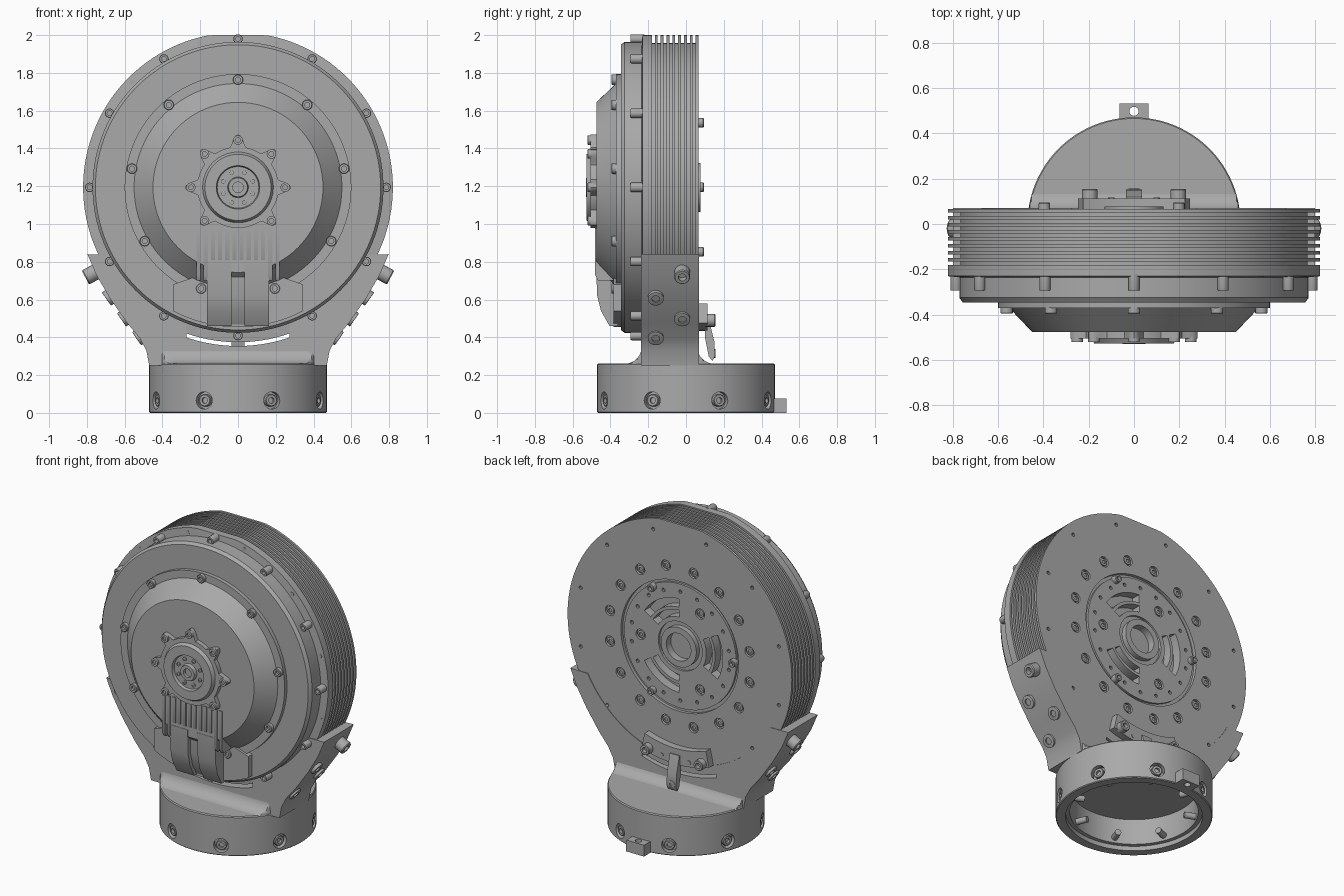
import bpy, bmesh
from math import sin, cos, pi, radians, sqrt
from mathutils import Vector, Matrix

if "Cube" in bpy.data.objects:
    bpy.data.objects.remove(bpy.data.objects["Cube"])

CZ = 1.194                      # height of the disc axis
FRONT, BACK = Vector((0, -1, 0)), Vector((0, 1, 0))

metal = bpy.data.materials.new("machined_grey")
metal.use_nodes = True
metal.diffuse_color = (0.4, 0.4, 0.4, 1)
metal.node_tree.nodes["Principled BSDF"].inputs["Base Color"].default_value = (0.4, 0.4, 0.4, 1)
parts = []


def finish(name, bm):
    bmesh.ops.remove_doubles(bm, verts=bm.verts, dist=1e-5)
    bmesh.ops.recalc_face_normals(bm, faces=bm.faces)
    mesh = bpy.data.meshes.new(name)
    bm.to_mesh(mesh)
    bm.free()
    mesh.materials.append(metal)
    ob = bpy.data.objects.new(name, mesh)
    bpy.context.collection.objects.link(ob)
    parts.append(ob)
    return ob


def add_rings(bm, rings):
    rows = [[bm.verts.new(p) for p in ring] for ring in rings]
    n = len(rows[0])
    for a, b in zip(rows, rows[1:]):
        for i in range(n):
            bm.faces.new((a[i], a[(i + 1) % n], b[(i + 1) % n], b[i]))


def add_lathe(bm, profile, loc, axis, seg):
    """Spin (radius, height) pairs about an axis through loc."""
    m = Matrix.Translation(loc) @ Vector(axis).to_track_quat('Z', 'Y').to_matrix().to_4x4()
    add_rings(bm, [[m @ Vector((max(r, 1e-7) * cos(2 * pi * i / seg), max(r, 1e-7) * sin(2 * pi * i / seg), h))
                    for i in range(seg)] for r, h in profile])


def lathe(name, profile, loc, axis, seg=96):
    bm = bmesh.new()
    add_lathe(bm, profile, loc, axis, seg)
    return finish(name, bm)


def add_prism(bm, pts, a, b, axis='Y'):
    """Extrude an outline: (x, z) pairs along y, or (y, z) pairs along x."""
    def place(p, t):
        return (p[0], t, p[1]) if axis == 'Y' else (t, p[0], p[1])
    lo = [bm.verts.new(place(p, a)) for p in pts]
    hi = [bm.verts.new(place(p, b)) for p in pts]
    n = len(pts)
    bm.faces.new(lo)
    bm.faces.new(hi[::-1])
    for i in range(n):
        bm.faces.new((lo[i], lo[(i + 1) % n], hi[(i + 1) % n], hi[i]))


def prism(name, pts, a, b, axis='Y'):
    bm = bmesh.new()
    add_prism(bm, pts, a, b, axis)
    return finish(name, bm)


def arc(r, a0, a1, n=24):
    angs = [radians(a0 + (a1 - a0) * i / n) for i in range(n + 1)]
    return [(r * cos(a), CZ + r * sin(a)) for a in angs]


def circle_spots(r, y, count, start=0.0):
    return [Vector((r * cos(a), y, CZ + r * sin(a)))
            for a in (radians(start + 360 * i / count) for i in range(count))]


def plug(r, h, depth=0.01):
    return [(0, -depth), (r, -depth), (r, h), (0, h)]


def socket(r, h):
    return [(0, -0.01), (r, -0.01), (r, h * 0.9), (r * 0.9, h), (r * 0.5, h), (r * 0.5, h * 0.4), (0, h * 0.4)]


def studs(name, spots, profile, seg=16):
    bm = bmesh.new()
    for loc, axis in spots:
        add_lathe(bm, profile, loc, axis, seg)
    return finish(name, bm)


def cut(ob, bm):
    tool = finish("cutter", bm)
    parts.remove(tool)
    tool.hide_render = True
    mod = ob.modifiers.new("cut", 'BOOLEAN')
    mod.operation, mod.solver, mod.object = 'DIFFERENCE', 'EXACT', tool
    bpy.context.view_layer.objects.active = ob
    bpy.ops.object.modifier_apply(modifier=mod.name)
    bpy.data.objects.remove(tool)


# finned disc body, spun from the back centre round to the front face
profile = [(0, 0.03), (.09, .03), (.09, .078), (.13, .078), (.13, .045), (.16, .045), (.16, .06),
           (.41, .06), (.41, .045), (.43, .045), (.43, .066)]
for i in range(8):
    y = 0.066 - i * 0.0308
    profile += [(.82, y), (.82, y - .015), (.765, y - .015), (.765, y - .0308)]
profile += [(.82, -.18), (.82, -.23), (.77, -.235), (.77, -.325), (.755, -.345), (.6, -.345), (.6, -.37),
            (.55, -.37), (.45, -.475), (0, -.475)]
body = lathe("finned_disc_body", [(r, -y) for r, y in profile], (0, 0, CZ), FRONT, 128)
for v in body.data.vertices:
    v.co.z = min(v.co.z, 2.0)

# rear windows and counterbores
bm = bmesh.new()
for mid in (60, 180, 300):
    for r0, r1 in ((.19, .235), (.255, .31)):
        add_prism(bm, arc(r0, mid - 28, mid + 28) + arc(r1, mid + 28, mid - 28), 0.0, 0.2)
bores = circle_spots(.52, .066, 16, 11.25) + circle_spots(.29, .06, 3)
for p in bores:
    add_lathe(bm, plug(.034, .05, .016), p, BACK, 20)
for p in circle_spots(.75, .066, 12, 15) + circle_spots(.36, .06, 18, 10):
    add_lathe(bm, plug(.012, .05, .02), p, BACK, 10)
cut(body, bm)
studs("rear_recessed_screws", [(p - BACK * .014, BACK) for p in bores], socket(.024, .012))
studs("rear_raised_screws", [(p, BACK) for p in circle_spots(.395, .06, 3, 60)], socket(.025, .034))

# front screws
studs("flange_screws", [(p, FRONT) for p in circle_spots(.785, -.23, 12)], socket(.025, .064))
studs("flange_pins", [(p, FRONT) for p in circle_spots(.79, -.23, 12, 15)], plug(.013, .004), 12)
studs("cover_screws", [(p, FRONT) for p in circle_spots(.57, -.37, 9, 10)], socket(.027, .025))

# scalloped hub with seven lobes
outline = []
for i in range(160):
    a = 2 * pi * i / 160
    lobe = 0 if abs(a - 1.5 * pi) < pi / 8 else max(0, cos(8 * a)) ** 1.5
    outline.append(((.215 + .065 * lobe) * cos(a), CZ + (.215 + .065 * lobe) * sin(a)))
prism("hub_plate", outline, -.47, -.505)
lathe("hub_ring", [(.19, .5), (.175, .527), (.115, .527), (.11, .508), (.055, .508), (.05, .53),
                   (.028, .53), (.028, .51), (0, .51)], (0, 0, CZ), FRONT, 64)
lobes = [p for p in circle_spots(.25, -.505, 8) if p.z > CZ - .24]
studs("hub_screws", [(p, FRONT) for p in lobes], socket(.025, .016))
studs("hub_small_screws", [(p, FRONT) for p in circle_spots(.085, -.508, 8, 22.5)], socket(.013, .008), 12)

# cable outlet below the hub
prism("outlet_plate", arc(.74, -117.8, -62.2) + [(.345, .68), (.17, .74), (-.17, .74), (-.345, .68)], -.34, -.385)
side = [(-.36, .46), (-.405, .46), (-.45, .54), (-.47, .62), (-.477, .79), (-.36, .79)]
for name, x0, x1 in (("outlet_right_cheek", -.165, -.035), ("outlet_left_cheek", .035, .165)):
    prism(name, side, x0, x1, 'X')
prism("outlet_channel", [(y + (.025 if y < -.4 else 0), z) for y, z in side], -.036, .036, 'X')
bm = bmesh.new()
for i in range(12):
    x = -.209 + i * .038
    low = .7 if i in (0, 1, 10, 11) else .79
    add_prism(bm, [(-.38, low), (-.465, low), (-.481, low + .03), (-.481, .98), (-.38, .98)], x - .011, x + .011, 'X')
finish("outlet_ribs", bm)

# cradle holding the lower part of the disc
flank = [(.797, .84), (.75, .73), (.68, .61), (.59, .48), (.52, .395), (.485, .33), (.47, .25)]
inner = arc(.76, 208, 249, 16) + arc(.84, 251, 289, 12) + arc(.76, 291, 332, 16)
prism("cradle", inner + flank + [(-x, z) for x, z in flank[::-1]], -.238, .07)
spots = []
for y, x, z in ((-.16, .685, .61), (-.02, .605, .5), (-.16, .525, .4)):
    spots += [(Vector((s * x, y, z)), Vector((s * .82, 0, -.57))) for s in (-1, 1)]
studs("cradle_side_screws", spots, socket(.042, .014), 20)
studs("cradle_upper_screws", [(Vector((s * .755, -.02, .745)), Vector((s * .88, 0, -.47))) for s in (-1, 1)],
      socket(.042, .06), 20)

# filleted neck between cradle and base
rings = []
for i in range(9):
    t = i * pi / 16
    front, back, z = -.325 + .09 * cos(t), .15 - .09 * cos(t), .35 - .09 * sin(t)
    rings.append([(.468 * cos(2 * pi * k / 96), min(back, max(front, .468 * sin(2 * pi * k / 96))), z)
                  for k in range(96)])
bm = bmesh.new()
add_rings(bm, rings)
for end in (0, 8):
    bm.verts.ensure_lookup_table()
    bm.faces.new(bm.verts[end * 96:end * 96 + 96])
finish("neck", bm)

# hollow round base with radial screws
base = lathe("base_ring", [(0, .262), (.465, .262), (.47, .255), (.47, .005), (.465, 0), (.41, 0), (.41, .03),
                           (.385, .03), (.385, .2), (0, .2)], (0, 0, 0), (0, 0, 1))
dirs = [Vector((cos(a), sin(a), 0)) for a in (radians(22.5 + 45 * i) for i in range(8))]
bm = bmesh.new()
for d in dirs:
    add_lathe(bm, plug(.046, .06, .035), d * .47 + Vector((0, 0, .066)), d, 24)
cut(base, bm)
studs("base_screws", [(d * .437 + Vector((0, 0, .066)), d) for d in dirs], socket(.032, .026), 20)
studs("base_screw_tips", [(d * .385 + Vector((0, 0, .066)), -d) for d in dirs], plug(.02, .07))

# drilled tab at the rear of the base
tab = prism("base_tab", [(-.065, 0), (.065, 0), (.065, .075), (-.065, .075)], .44, .532)
bm = bmesh.new()
add_lathe(bm, plug(.02, .1, .05), (0, .497, 0), (0, 0, 1), 20)
cut(tab, bm)

# rear clamp with its drop arm
prism("rear_clamp", arc(.655, 250, 290) + arc(.76, 289, 251), .05, .113)
studs("rear_clamp_screws", [(Vector((x, .113, .49)), BACK) for x in (-.195, .195)], socket(.034, .042))
studs("rear_clamp_pins", [(Vector((x, .113, .47)), BACK) for x in (-.1, .1)], plug(.014, .004), 12)
prism("rear_clamp_arm", [(.1, .5), (.12, .5), (.15, .38), (.153, .3), (.14, .275), (.12, .3), (.1, .4)], -.035, .035, 'X')
studs("rear_clamp_arm_eye", [(Vector((0, .148, .315)), BACK)], socket(.024, .008))

# crisp edges with smooth curves
bpy.ops.object.select_all(action='DESELECT')
for ob in parts:
    ob.select_set(True)
bpy.context.view_layer.objects.active = body
bpy.ops.object.shade_smooth_by_angle(angle=radians(30))
